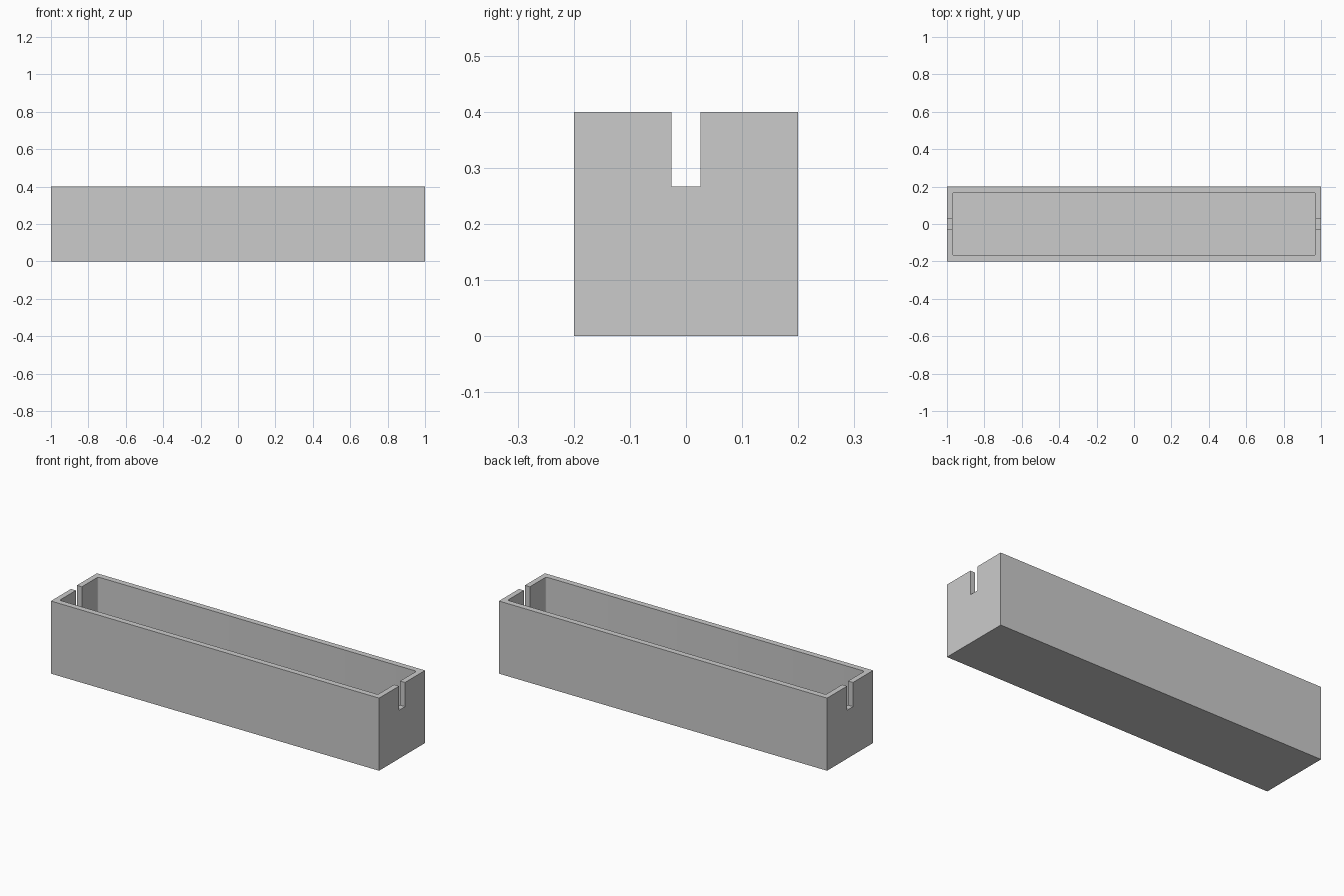
import bpy
import bmesh

LENGTH, WIDTH, HEIGHT = 2.0, 0.4, 0.4
WALL, FLOOR = 0.03, 0.03
SLOT_WIDTH, SLOT_BOTTOM = 0.052, 0.267

cube = bpy.data.objects.get("Cube")
if cube:
    bpy.data.objects.remove(cube, do_unlink=True)

grey = bpy.data.materials.new("plain grey")
grey.use_nodes = True
colour = (0.6, 0.6, 0.6, 1)
grey.diffuse_color = colour
grey.node_tree.nodes["Principled BSDF"].inputs["Base Color"].default_value = colour


def box(name, size, bottom, corner=0):
    """Box centred on x and y, with optional rounded upright corners."""
    bm = bmesh.new()
    bmesh.ops.create_cube(bm, size=1)
    for v in bm.verts:
        v.co = [c * s for c, s in zip(v.co, size)]
        v.co.z += bottom + size[2] / 2
    if corner:
        upright = [e for e in bm.edges if abs(e.verts[0].co.z - e.verts[1].co.z) > 0.01]
        bmesh.ops.bevel(bm, geom=upright, offset=corner, segments=4,
                        profile=0.5, affect="EDGES")
    mesh = bpy.data.meshes.new(name)
    bm.to_mesh(mesh)
    bm.free()
    mesh.materials.append(grey)
    obj = bpy.data.objects.new(name, mesh)
    bpy.context.collection.objects.link(obj)
    return obj


def cut(target, cutter):
    mod = target.modifiers.new(cutter.name, "BOOLEAN")
    mod.operation = "DIFFERENCE"
    mod.solver = "EXACT"
    mod.object = cutter
    bpy.context.view_layer.objects.active = target
    bpy.ops.object.modifier_apply(modifier=mod.name)
    bpy.data.objects.remove(cutter, do_unlink=True)


# Open trough
trough = box("trough", (LENGTH, WIDTH, HEIGHT), 0)

# Hollow interior with slightly rounded corners
cut(trough, box("cavity_cutter",
                (LENGTH - 2 * WALL, WIDTH - 2 * WALL - 0.005, HEIGHT), FLOOR, 0.009))

# One long cutter makes the notch in both end walls
cut(trough, box("notch_cutter", (LENGTH + 0.2, SLOT_WIDTH, HEIGHT), SLOT_BOTTOM))

# Crisp outside edges, smooth inner corners
bpy.ops.object.select_all(action="DESELECT")
trough.select_set(True)
bpy.context.view_layer.objects.active = trough
bpy.ops.object.shade_smooth_by_angle(angle=0.52)
